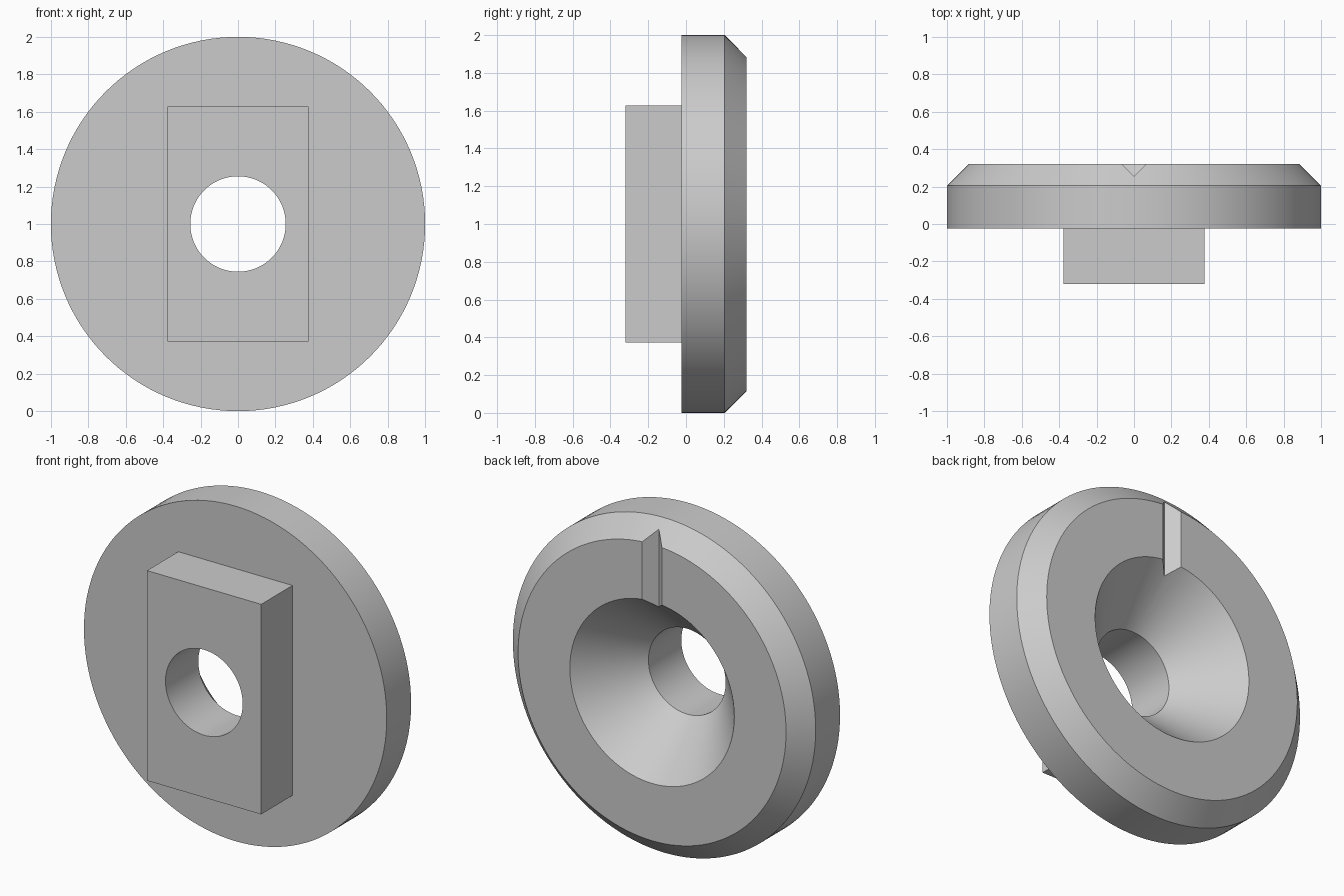
import bpy, bmesh, math
from mathutils import Matrix, Vector

default = bpy.data.objects.get("Cube")
if default:
    bpy.data.objects.remove(default, do_unlink=True)

SEGMENTS = 128
FRONT, BACK = -0.32, 0.32      # overall depth
DISC_FRONT = -0.025
HOLE = 0.255

grey = bpy.data.materials.new("plain grey")
grey.use_nodes = True
colour = (0.6, 0.6, 0.6, 1)
grey.diffuse_color = colour
grey.node_tree.nodes["Principled BSDF"].inputs["Base Color"].default_value = colour


def finish(name, bm):
    bmesh.ops.recalc_face_normals(bm, faces=bm.faces)
    mesh = bpy.data.meshes.new(name)
    bm.to_mesh(mesh)
    bm.free()
    mesh.materials.append(grey)
    obj = bpy.data.objects.new(name, mesh)
    bpy.context.collection.objects.link(obj)
    return obj


def turned(name, profile):
    """Solid of (radius, y) rings around the y axis through z = 1."""
    bm = bmesh.new()
    rings = []
    for r, y in profile:
        angles = [math.tau * i / SEGMENTS for i in range(SEGMENTS)]
        rings.append([bm.verts.new((r * math.sin(a), y, 1 + r * math.cos(a))) for a in angles])
    for a, b in zip(rings, rings[1:]):
        for i in range(SEGMENTS):
            j = (i + 1) % SEGMENTS
            bm.faces.new((a[i], a[j], b[j], b[i]))
    bm.faces.new(rings[0])
    bm.faces.new(rings[-1])
    return finish(name, bm)


def box(name, centre, size, turn=0):
    bm = bmesh.new()
    bmesh.ops.create_cube(bm, size=1, matrix=Matrix.LocRotScale(
        Vector(centre), Matrix.Rotation(turn, 3, 'Z'), Vector(size)))
    return finish(name, bm)


def combine(target, other, operation):
    mod = target.modifiers.new(other.name, 'BOOLEAN')
    mod.operation, mod.solver, mod.object = operation, 'EXACT', other
    bpy.context.view_layer.objects.active = target
    bpy.ops.object.modifier_apply(modifier=mod.name)
    bpy.data.objects.remove(other, do_unlink=True)


# Round plate with a chamfered back rim
washer = turned("washer_plate", [(1, DISC_FRONT), (1, 0.205), (0.885, BACK)])

# Rectangular locating block on the front
overlap = 0.01
depth = DISC_FRONT + overlap - FRONT
block = box("locating_block", (0, FRONT + depth / 2, 1), (0.754, depth, 1.254))
combine(washer, block, 'UNION')

# Through hole opening into a countersink at the back
slope = (0.543 - HOLE) / (BACK + 0.01)
bore = turned("bore_cutter", [(HOLE, FRONT - 0.1), (HOLE, -0.01),
                              (0.543 + 0.1 * slope, BACK + 0.1)])
combine(washer, bore, 'DIFFERENCE')

# V notch in the back face, above the countersink
side = 0.065 * math.sqrt(2)
notch = box("notch_cutter", (0, BACK, 1.7), (side, side, 0.8), math.pi / 4)
combine(washer, notch, 'DIFFERENCE')

# Smooth round walls, sharp rims
bpy.ops.object.select_all(action='DESELECT')
washer.select_set(True)
bpy.context.view_layer.objects.active = washer
bpy.ops.object.shade_smooth_by_angle(angle=math.radians(25))
